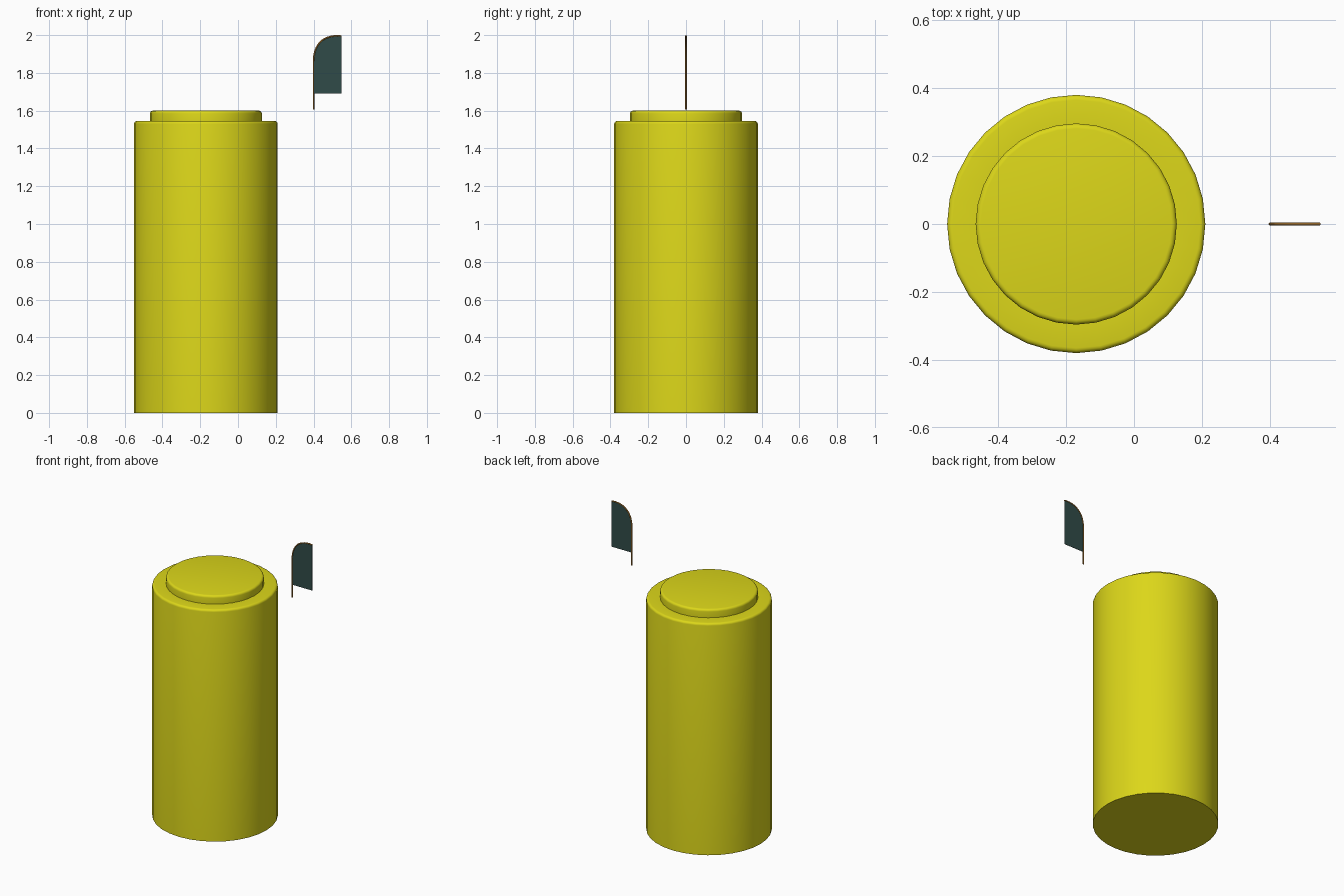
import bpy, bmesh, math
from mathutils import Vector
from mathutils.geometry import interpolate_bezier

if "Cube" in bpy.data.objects:
    bpy.data.objects.remove(bpy.data.objects["Cube"])


def material(name, rgb):
    m = bpy.data.materials.new(name)
    m.diffuse_color = (*rgb, 1)
    m.use_nodes = True
    m.node_tree.nodes["Principled BSDF"].inputs["Base Color"].default_value = m.diffuse_color
    return m


def finish(name, bm, mat, angle=40):
    bmesh.ops.recalc_face_normals(bm, faces=bm.faces[:])
    me = bpy.data.meshes.new(name)
    bm.to_mesh(me)
    bm.free()
    me.materials.append(mat)
    me.shade_smooth()
    me.set_sharp_from_angle(angle=math.radians(angle))
    ob = bpy.data.objects.new(name, me)
    bpy.context.collection.objects.link(ob)
    return ob


def rounded(r, top, fillet, steps=4):
    """Profile points of a rounded top corner."""
    return [(r - fillet + fillet * math.cos(a), top - fillet + fillet * math.sin(a))
            for a in (math.pi / 2 * i / steps for i in range(steps + 1))]


yellow = material("yellow", (0.72, 0.68, 0.01))
bronze = material("bronze", (0.45, 0.20, 0.03))
slate = material("slate", (0.03, 0.07, 0.065))

# canister: stepped, rounded profile turned into a 32-sided solid
SIDES = 32
profile = [(0.38, 0)] + rounded(0.38, 1.545, 0.015) + [(0.296, 1.545)] + rounded(0.296, 1.6, 0.015)
bm = bmesh.new()
rings = [[bm.verts.new((r * math.cos(2 * math.pi * i / SIDES), r * math.sin(2 * math.pi * i / SIDES), z))
          for i in range(SIDES)] for r, z in profile]
for low, high in zip(rings, rings[1:]):
    for i in range(SIDES):
        j = (i + 1) % SIDES
        bm.faces.new((low[i], low[j], high[j], high[i]))
bm.faces.new(rings[0])
bm.faces.new(rings[-1])
body = finish("canister", bm, yellow)
body.location.x = -0.17

# flag outline: straight pole that bends over at the top
bend = interpolate_bezier(Vector((0.40, 0, 1.86)), Vector((0.40, 0, 1.955)),
                          Vector((0.455, 0, 2.005)), Vector((0.548, 0, 1.995)), 14)
path = [Vector((0.40, 0, 1.605)), Vector((0.40, 0, 1.69))] + list(bend)

# pole: round tube swept along the path
TUBE, N = 0.004, 8
bm = bmesh.new()
rings = []
for k, p in enumerate(path):
    t = (path[min(k + 1, len(path) - 1)] - path[max(k - 1, 0)]).normalized()
    side = Vector((t.z, 0, -t.x))
    rings.append([bm.verts.new(p + TUBE * (math.cos(a) * side + math.sin(a) * Vector((0, 1, 0))))
                  for a in (2 * math.pi * i / N for i in range(N))])
for low, high in zip(rings, rings[1:]):
    for i in range(N):
        j = (i + 1) % N
        bm.faces.new((low[i], low[j], high[j], high[i]))
bm.faces.new(rings[0])
bm.faces.new(rings[-1])
finish("bent_pole", bm, bronze, 50)

# panel: thin sheet filling the bend
outline = path[1:] + [Vector((0.548, 0, 1.69))]
bm = bmesh.new()
sheet = [[bm.verts.new((p.x, y, p.z)) for p in outline] for y in (-0.001, 0.001)]
for s in sheet:
    bm.faces.new(s)
for i in range(len(outline)):
    j = (i + 1) % len(outline)
    bm.faces.new((sheet[0][i], sheet[0][j], sheet[1][j], sheet[1][i]))
finish("panel", bm, slate, 30)
